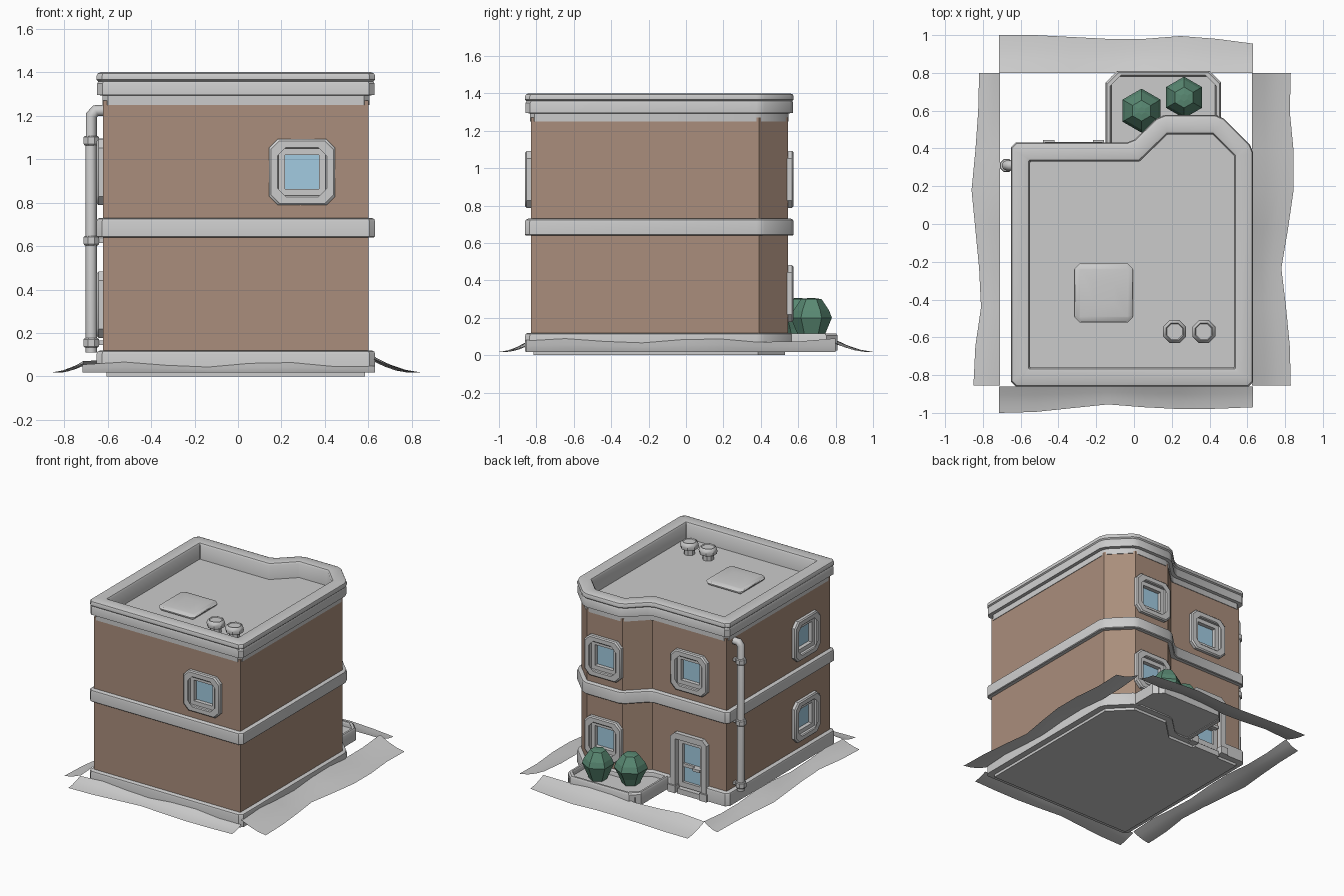
import bpy, bmesh
from math import sin, cos, pi, radians
from mathutils import Vector, Matrix

if "Cube" in bpy.data.objects:
    bpy.data.objects.remove(bpy.data.objects["Cube"])


def material(name, rgb):
    m = bpy.data.materials.new(name)
    m.diffuse_color = (*rgb, 1)
    m.use_nodes = True
    m.node_tree.nodes["Principled BSDF"].inputs["Base Color"].default_value = m.diffuse_color
    return m


BRICK = material("brick", (0.40, 0.27, 0.20))
GLASS = material("glass", (0.36, 0.60, 0.75))
LEAF = material("leaf", (0.10, 0.25, 0.17))
I4 = Matrix.Identity(4)


def finish(name, bm, mat=None, mx=I4, smooth=True, fix=True):
    if fix:
        bmesh.ops.recalc_face_normals(bm, faces=bm.faces)
    me = bpy.data.meshes.new(name)
    bm.to_mesh(me)
    bm.free()
    ob = bpy.data.objects.new(name, me)
    bpy.context.collection.objects.link(ob)
    ob.matrix_world = mx
    if mat:
        me.materials.append(mat)
    if smooth:
        bpy.ops.object.select_all(action='DESELECT')
        ob.select_set(True)
        bpy.context.view_layer.objects.active = ob
        bpy.ops.object.shade_smooth_by_angle(angle=radians(35))
    return ob


def offset(poly, d):
    # move a counter-clockwise outline outwards by d
    out = []
    for i, p in enumerate(poly):
        a = (Vector(p) - Vector(poly[i - 1])).normalized()
        b = (Vector(poly[(i + 1) % len(poly)]) - Vector(p)).normalized()
        na, nb = Vector((a.y, -a.x)), Vector((b.y, -b.x))
        out.append(Vector(p) + (na + nb) * d / (1 + na.dot(nb)))
    return out


def chamfer(poly, c):
    out = []
    for i, p in enumerate(poly):
        for q in (poly[i - 1], poly[(i + 1) % len(poly)]):
            out.append(p + (q - p).normalized() * c)
    return out


def loft(name, rings, mat=None, mx=I4, closed=False, smooth=True):
    # join rings of points; closed makes a frame, otherwise the ends are capped
    bm = bmesh.new()
    rows = [[bm.verts.new(p) for p in r] for r in rings]
    n = len(rows[0])
    for k in range(len(rows) if closed else len(rows) - 1):
        r, s = rows[k], rows[(k + 1) % len(rows)]
        for i in range(n):
            j = (i + 1) % n
            bm.faces.new((r[i], r[j], s[j], s[i]))
    if not closed:
        bm.faces.new(rows[0][::-1])
        bm.faces.new(rows[-1])
    return finish(name, bm, mat, mx, smooth)


def sweep(name, poly, profile, c=0.0, mat=None, mx=I4, closed=True):
    # profile of (offset, z) carried round an outline, outer corners cut by c
    rings = []
    for d, z in profile:
        ring = offset(poly, d)
        if c:
            ring = chamfer(ring, c if d > 0 else 0.004)
        rings.append([(p.x, p.y, z) for p in ring])
    return loft(name, rings, mat, mx, closed)


def prism(name, poly, z0, z1, mat=None, mx=I4):
    return loft(name, [[(*p, z) for p in poly] for z in (z0, z1)], mat, mx, smooth=False)


def lathe(name, profile, n, loc, mat=None, smooth=True, turn=0.0):
    return loft(name, [[(r * cos(2 * pi * i / n + turn), r * sin(2 * pi * i / n + turn), z)
                        for i in range(n)] for r, z in profile],
                mat, Matrix.Translation(loc), smooth=smooth)


def rect(x0, y0, x1, y1):
    return [(x0, y0), (x1, y0), (x1, y1), (x0, y1)]


def on_wall(loc, deg):
    # local x along the wall, y up, z out of the wall
    return Matrix.Translation(loc) @ Matrix.Rotation(radians(deg), 4, 'Z') @ Matrix.Rotation(pi / 2, 4, 'X')


def cut(target, name, poly, mx, depth=0.05):
    cutter = prism(name, poly, -depth, 0.06, mx=mx)
    cutter.hide_render = True
    cutter.hide_set(True)
    for t in target:
        m = t.modifiers.new(name, 'BOOLEAN')
        m.object, m.operation, m.solver = cutter, 'DIFFERENCE', 'EXACT'


# main body with a bay at the back
PLAN = [(-0.62, -0.83), (0.60, -0.83), (0.60, 0.39), (0.445, 0.545),
        (0.15, 0.545), (0.0, 0.40), (-0.62, 0.40)]
walls = prism("walls", PLAN, 0.03, 1.27, BRICK)
prism("foundation", offset(PLAN, -0.015), 0.0, 0.04)
prism("roof_deck", offset(PLAN, -0.03), 1.26, 1.28)

# trims running round the body
sweep("parapet", PLAN, [(-0.07, 1.25), (-0.07, 1.385), (-0.062, 1.397), (-0.05, 1.40),
                        (0.012, 1.40), (0.026, 1.394), (0.031, 1.382), (0.031, 1.366),
                        (0.023, 1.358), (0.028, 1.348), (0.028, 1.295), (0.004, 1.293),
                        (0.004, 1.25)], 0.025)
sweep("floor_band", PLAN, [(-0.02, 0.64), (-0.02, 0.73), (0.015, 0.73), (0.027, 0.724),
                           (0.031, 0.712), (0.031, 0.645), (0.026, 0.64)], 0.025)
plinth = sweep("plinth", PLAN, [(-0.02, 0.02), (-0.02, 0.12), (0.015, 0.12), (0.027, 0.114),
                                (0.031, 0.102), (0.031, 0.02)], 0.025)

# windows: (position, direction)
spots = [((0.295, -0.83, 0.94), 0), ((-0.62, -0.53, 0.94), -90), ((-0.62, -0.53, 0.33), -90),
         ((0.2975, 0.545, 0.94), 180), ((0.2975, 0.545, 0.33), 180), ((-0.32, 0.40, 0.94), 180)]
pane = rect(-0.078, -0.078, 0.078, 0.078)
for k, (loc, deg) in enumerate(spots):
    mx = on_wall(loc, deg)
    cut([walls], f"window_cutter_{k}", rect(-0.108, -0.108, 0.108, 0.108), mx)
    sweep(f"window_surround_{k}", rect(-0.108, -0.108, 0.108, 0.108),
          [(0, -0.04), (0, 0.024), (0.006, 0.03), (0.036, 0.03), (0.044, 0.022), (0.044, -0.005)],
          0.04, mx=mx)
    sweep(f"window_sash_{k}", pane, [(0, -0.045), (0, 0.005), (0.031, 0.005), (0.031, -0.045)], mx=mx)
    prism(f"window_pane_{k}", offset(pane, 0.01), -0.04, -0.025, GLASS, mx)

# door with surround, two panes and a handle
mx = on_wall((-0.32, 0.40, 0), 180)
cut([walls, plinth], "door_cutter", rect(-0.108, 0.0, 0.108, 0.42), mx)
prism("door_surround", [(-0.152, 0.02), (-0.108, 0.02), (-0.108, 0.42), (0.108, 0.42),
                        (0.108, 0.02), (0.152, 0.02), (0.152, 0.43), (0.115, 0.465),
                        (-0.115, 0.465), (-0.152, 0.43)], -0.01, 0.033, None, mx)
for s in (-1, 1):
    prism(f"door_foot_{s}", rect(s * 0.132 - 0.03, 0.015, s * 0.132 + 0.03, 0.07), -0.01, 0.045, None, mx)
prism("door_step", rect(-0.11, 0.0, 0.11, 0.04), -0.05, 0.01, None, mx)
leaf = rect(-0.072, 0.09, 0.072, 0.38)
sweep("door_leaf", leaf, [(0, -0.045), (0, -0.005), (0.038, -0.005), (0.038, -0.045)], mx=mx)
prism("door_pane", offset(leaf, 0.01), -0.04, -0.025, GLASS, mx)
prism("door_rail", rect(-0.075, 0.205, 0.075, 0.23), -0.04, -0.008, None, mx)
prism("door_handle", rect(0.03, 0.21, 0.09, 0.23), -0.01, 0.025, None, mx)

# drainpipe with elbow and couplings
cu = bpy.data.curves.new("drainpipe", 'CURVE')
cu.dimensions, cu.bevel_depth, cu.bevel_resolution, cu.use_fill_caps = '3D', 0.027, 2, True
path = [(-0.675, 0.31, 0.11), (-0.675, 0.31, 1.20), (-0.655, 0.31, 1.223), (-0.60, 0.31, 1.223)]
sp = cu.splines.new('POLY')
sp.points.add(len(path) - 1)
for pt, co in zip(sp.points, path):
    pt.co = (*co, 1)
bpy.context.collection.objects.link(bpy.data.objects.new("drainpipe", cu))
for k, z in enumerate((0.155, 0.625, 1.085)):
    lathe(f"pipe_coupling_{k}", [(0.033, -0.022), (0.038, -0.016), (0.038, 0.016), (0.033, 0.022)],
          8, (-0.675, 0.31, z), turn=pi / 8)
    prism(f"pipe_bracket_{k}", rect(-0.675, 0.295, -0.61, 0.325), z - 0.01, z + 0.01)

# roof hatch and vents
sweep("roof_hatch", rect(-0.315, -0.52, -0.005, -0.21),
      [(0.001, 1.275), (0.001, 1.302), (-0.006, 1.312), (-0.03, 1.318), (-0.10, 1.322)],
      0, closed=False)
for m in [bpy.data.objects["roof_hatch"]]:
    bv = m.modifiers.new("corners", 'BEVEL')
    bv.width, bv.segments, bv.angle_limit = 0.03, 1, radians(60)
for k, x in enumerate((0.215, 0.37)):
    lathe(f"roof_vent_{k}", [(0.04, 1.275), (0.04, 1.315), (0.062, 1.325), (0.066, 1.345),
                             (0.062, 1.362), (0.05, 1.375), (0.045, 1.368), (0.04, 1.368)],
          8, (x, -0.57, 0), turn=pi / 8)

# planter bed with two bushes
bed = rect(-0.12, 0.36, 0.43, 0.78)
sweep("planter", bed, [(0, 0.025), (0, 0.105), (0.008, 0.117), (0.022, 0.117), (0.03, 0.105),
                       (0.03, 0.025)], 0.06)
prism("planter_soil", offset(bed, 0.002), 0.03, 0.085)
for k, (x, y, s) in enumerate(((0.04, 0.60, 1.06), (0.265, 0.67, 1.0))):
    lathe(f"bush_{k}", [(0.06, 0.08), (0.085, 0.14), (0.11 * s, 0.20), (0.095 * s, 0.24),
                        (0.055, 0.30), (0.02, 0.305)], 6, (x, y, 0), LEAF, False, pi / 6)


# uneven ground aprons, sloping down to a wavy outer edge
def apron(name, start, end, out, widths, high):
    bm = bmesh.new()
    rows, n = [], len(widths)
    for i, w in enumerate(widths):
        base = Vector(start).lerp(Vector(end), i / (n - 1))
        h = high + 0.012 * sin(i * 1.7)
        rows.append([bm.verts.new((*(base + Vector(out) * w * t), 0.018 + (h - 0.018) * (1 - t) ** 1.6))
                     for t in (0, 0.33, 0.66, 1)])
    for a, b in zip(rows, rows[1:]):
        for j in range(3):
            bm.faces.new((a[j], a[j + 1], b[j + 1], b[j]))
    bmesh.ops.recalc_face_normals(bm, faces=bm.faces)
    if sum(f.normal.z for f in bm.faces) < 0:
        bmesh.ops.reverse_faces(bm, faces=bm.faces)
    finish(name, bm, fix=False)


apron("front_apron", (-0.715, -0.86), (0.63, -0.86), (0, -1), [.14, .135, .115, .095, .11, .12, .118, .11], 0.055)
apron("back_apron", (-0.715, 0.80), (0.63, 0.80), (0, 1), [.20, .20, .19, .18, .18, .195, .18, .155], 0.07)
apron("left_apron", (-0.71, -0.855), (-0.71, 0.80), (-1, 0), [.14, .13, .10, .11, .13, .15, .13, .115, .11], 0.06)
apron("right_apron", (0.625, -0.855), (0.625, 0.80), (1, 0), [.205, .20, .18, .155, .19, .22, .22, .20, .205], 0.08)
